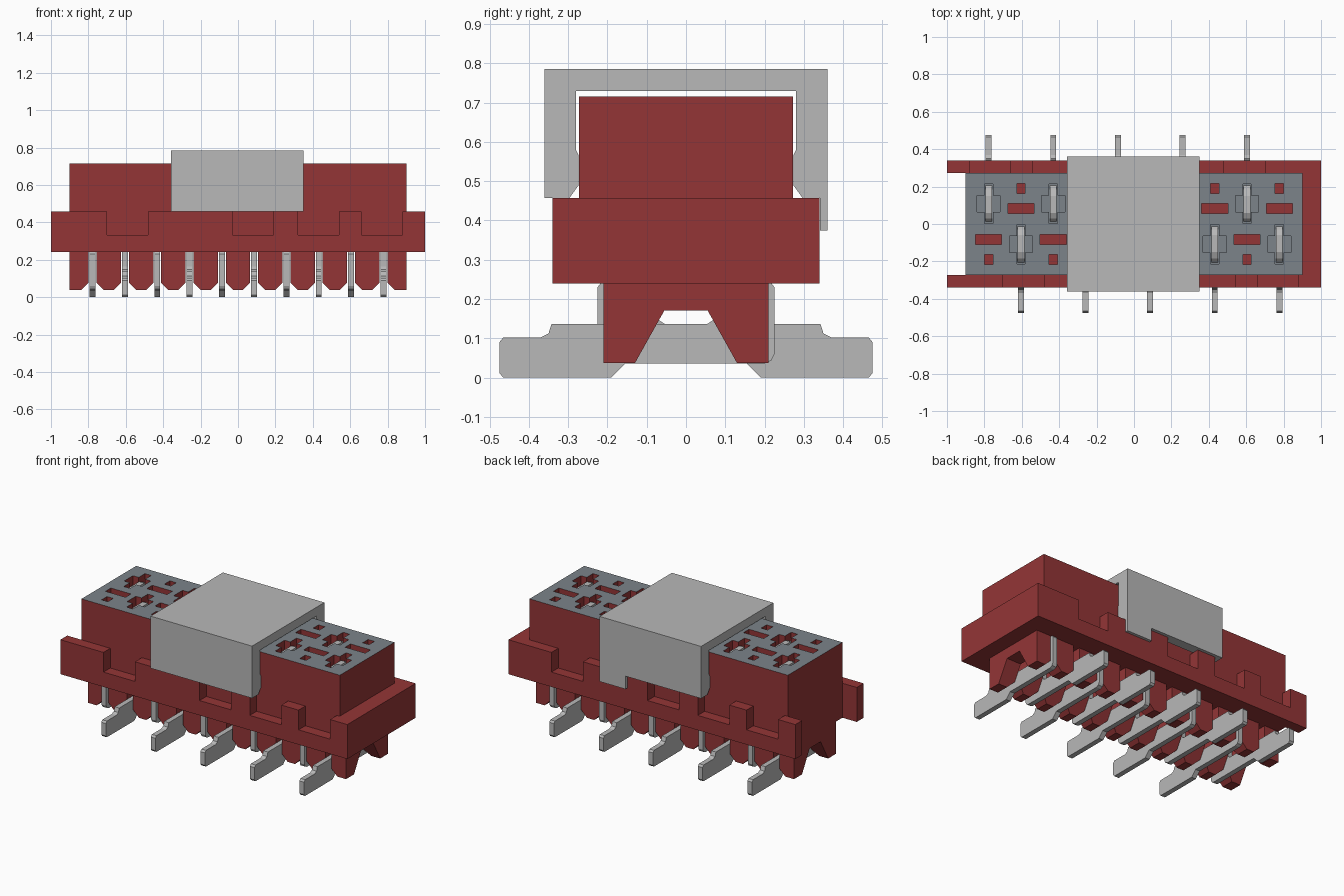
import bpy
import bmesh
from mathutils import Vector

if "Cube" in bpy.data.objects:
    bpy.data.objects.remove(bpy.data.objects["Cube"], do_unlink=True)


def material(name, rgb):
    m = bpy.data.materials.new(name)
    m.use_nodes = True
    m.diffuse_color = (*rgb, 1)
    m.node_tree.nodes["Principled BSDF"].inputs["Base Color"].default_value = (*rgb, 1)
    return m


RED = material("dark red plastic", (0.295, 0.036, 0.037))
METAL = material("light grey metal", (0.48, 0.48, 0.48))
SLATE = material("slate grey", (0.2, 0.23, 0.255))

AXES = {
    "x": lambda u, v, t: Vector((t, u, v)),
    "y": lambda u, v, t: Vector((u, t, v)),
    "z": lambda u, v, t: Vector((u, v, t)),
}


def add_prism(bm, pts, axis, lo, hi):
    """Extrude a closed outline along one axis."""
    place = AXES[axis]
    bottom = bm.faces.new([bm.verts.new(place(u, v, lo)) for u, v in pts])
    new = bmesh.ops.extrude_face_region(bm, geom=[bottom])["geom"]
    shift = place(0, 0, hi - lo)
    bmesh.ops.translate(bm, vec=shift, verts=[g for g in new if isinstance(g, bmesh.types.BMVert)])


def finish(name, bm, *mats):
    bmesh.ops.recalc_face_normals(bm, faces=bm.faces[:])
    mesh = bpy.data.meshes.new(name)
    bm.to_mesh(mesh)
    bm.free()
    for m in mats:
        mesh.materials.append(m)
    obj = bpy.data.objects.new(name, mesh)
    bpy.context.scene.collection.objects.link(obj)
    return obj


def prism(name, pts, axis, lo, hi, *mats):
    bm = bmesh.new()
    add_prism(bm, pts, axis, lo, hi)
    return finish(name, bm, *mats)


def rect(u0, u1, v0, v1):
    return [(u0, v0), (u1, v0), (u1, v1), (u0, v1)]


def cut(obj, cutter):
    """Subtract the cutter, keep the result and drop the cutter."""
    cutter.hide_render = True
    mod = obj.modifiers.new("cut", "BOOLEAN")
    mod.operation, mod.solver, mod.object = "DIFFERENCE", "EXACT", cutter
    dg = bpy.context.evaluated_depsgraph_get()
    mesh = bpy.data.meshes.new_from_object(obj.evaluated_get(dg))
    obj.modifiers.clear()
    obj.data = mesh
    bpy.data.objects.remove(cutter, do_unlink=True)


PITCH = 0.1727
# Pin x position and the side (+1 back, -1 front) its foot points to
PINS = [((i - 4.5) * PITCH, 1 if i % 2 == 0 else -1) for i in range(10)]
BASE, RIM, TOP = 0.24, 0.457, 0.715

# Housing block with contact openings in the top
housing = prism("housing", rect(-0.9, 0.9, -0.272, 0.272), "z", BASE, TOP, RED, SLATE)
bm = bmesh.new()
for x, s in PINS:
    w, n = 0.062, 0.022
    cross = [(n, 0.003), (n, 0.065), (w, 0.065), (w, 0.153), (n, 0.153), (n, 0.215)]
    outline = cross + [(-u, v) for u, v in reversed(cross)]
    add_prism(bm, [(x + u, s * v) for u, v in outline], "z", 0.655, 0.8)
    add_prism(bm, rect(x - 0.07, x + 0.07, -s * 0.083 - 0.027, -s * 0.083 + 0.027), "z", 0.62, 0.8)
    add_prism(bm, rect(x - n, x + n, -s * 0.19 - 0.027, -s * 0.19 + 0.027), "z", 0.62, 0.8)
cut(housing, finish("opening_cutter", bm))
for f in housing.data.polygons:
    f.material_index = 1 if f.normal.z > 0.9 and f.center.z > 0.64 else 0

# Notched rim walls, the back one turned half round
LOW = [(-0.7, -0.48), (-0.03, 0.19), (0.32, 0.54), (0.66, 0.88)]
rim = [(1, RIM), (1, BASE), (-1, BASE), (-1, RIM)]
for a, b in LOW:
    rim += [(a, RIM), (a, 0.333), (b, 0.333), (b, RIM)]
prism("front_rim", rim, "y", -0.34, -0.272, RED)
prism("back_rim", [(-x, z) for x, z in rim], "y", 0.272, 0.34, RED)
prism("end_rim", rect(0.9, 1, -0.272, 0.272), "z", BASE, RIM, RED)

# Comb of feet under the housing, with a tunnel along the middle
FOOT, SLOT, CHAMFER = 0.037, 0.021, 0.04
comb = [(0.9, 0.26), (-0.9, 0.26), (-0.9, FOOT)]
for x, s in PINS:
    for side in (-1, 1):
        slot = [(x + side * (SLOT + CHAMFER), FOOT), (x + side * SLOT, FOOT + CHAMFER), (x + side * SLOT, 0.245)]
        comb += slot if side < 0 else slot[::-1]
comb.append((0.9, FOOT))
feet = prism("housing_feet", comb, "y", -0.21, 0.21, RED)
tunnel = [(-0.145, 0.01), (-0.055, 0.171), (0.055, 0.171), (0.145, 0.01)]
cut(feet, prism("tunnel_cutter", tunnel, "x", -1.1, 1.1))

# Flat stamped pins: foot on one side, riser on the other
pin = [(0.19, 0), (0.465, 0), (0.475, 0.012), (0.475, 0.09), (0.465, 0.102),
       (0.37, 0.102), (0.35, 0.112), (0.342, 0.137), (-0.055, 0.137), (-0.07, 0.147),
       (-0.075, 0.165), (-0.075, 0.25), (-0.21, 0.25), (-0.225, 0.23), (-0.225, 0.06),
       (-0.217, 0.044), (-0.2, 0.036), (0.155, 0.036)]
# Arched spring contact inside each opening
spring = [(0.008, 0.65), (0.03, 0.675), (0.06, 0.69), (0.15, 0.69), (0.185, 0.675), (0.21, 0.65)]
for i, (x, s) in enumerate(PINS, 1):
    prism(f"pin_{i}", [(s * y, z) for y, z in pin], "x", x - 0.016, x + 0.016, METAL)
    prism(f"spring_contact_{i}", [(s * y, z) for y, z in spring], "x", x - 0.018, x + 0.018, METAL)

# Pick-up cap clipped over the middle, with a tab at the back
half = [(0.36, 0.785), (0.36, RIM), (0.297, RIM), (0.273, 0.49), (0.273, 0.565), (0.28, 0.58), (0.28, 0.73)]
cap = half + [(-y, z) for y, z in reversed(half)]
prism("cap", cap, "x", -0.357, 0.35, METAL)
prism("cap_tab", rect(0.17, 0.35, 0.341, 0.36), "z", 0.375, RIM, METAL)
